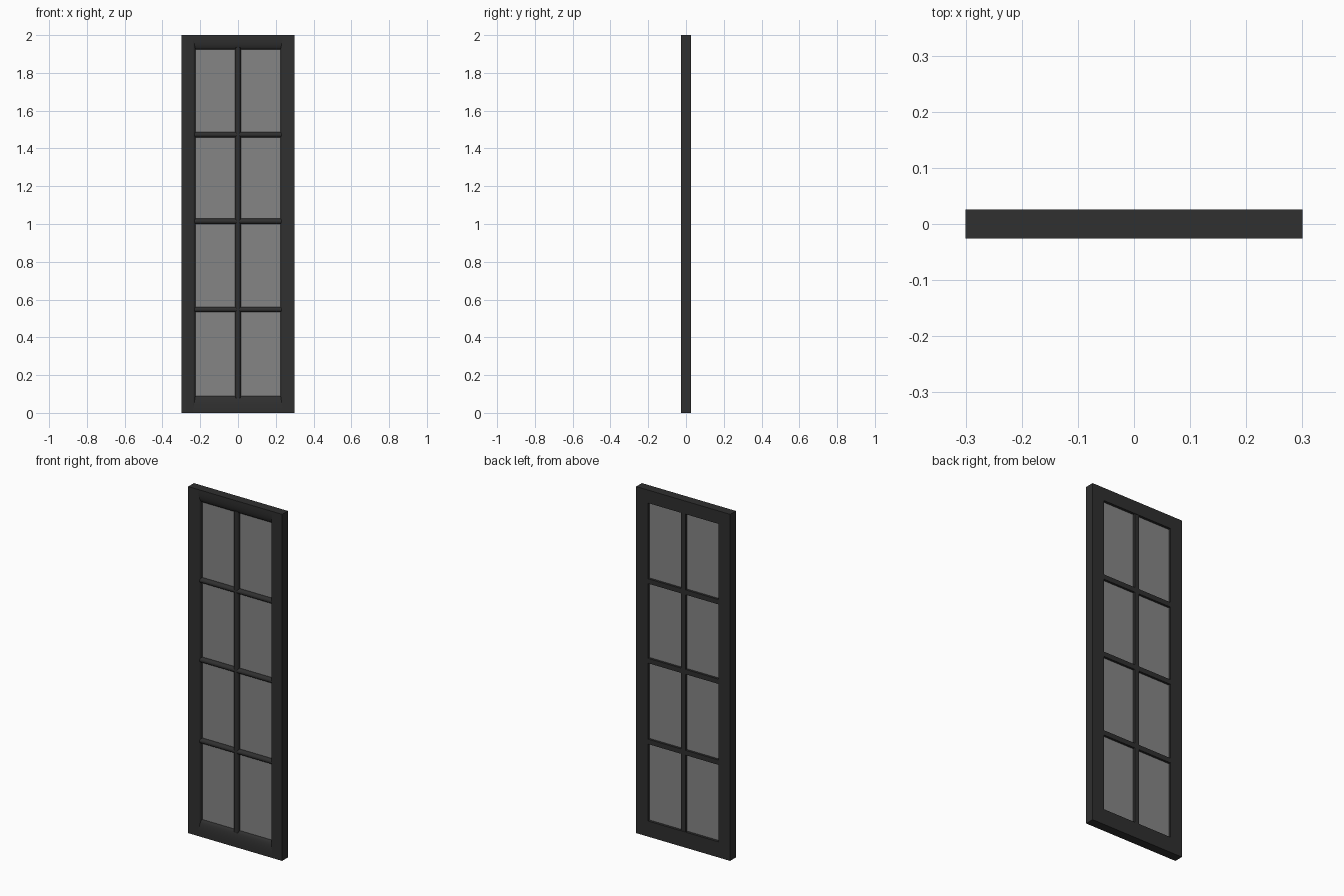
import bpy, bmesh, math

cube = bpy.data.objects.get("Cube")
if cube:
    bpy.data.objects.remove(cube, do_unlink=True)


def material(name, value):
    m = bpy.data.materials.new(name)
    m.use_nodes = True
    colour = (value, value, value, 1)
    m.diffuse_color = colour
    m.node_tree.nodes["Principled BSDF"].inputs["Base Color"].default_value = colour
    return m


BLACK = material("black paint", 0.029)
GLASS = material("grey glass", 0.235)

HALF_W, HEIGHT, D = 0.30, 2.0, 0.026      # half width, height, half depth
OPEN_X, OPEN_BOTTOM, OPEN_TOP = 0.225, 0.09, 1.925
LIP = -0.008                              # depth where the moulding meets the glass


def member(name, profile, start, end, upright, mat=BLACK):
    """Extrude a (across, depth) profile along z (upright) or along x."""
    bm = bmesh.new()
    ends = []
    for t in (start, end):
        ends.append([bm.verts.new((u, y, t) if upright else (t, y, u)) for u, y in profile])
    n = len(profile)
    for i in range(n):
        j = (i + 1) % n
        bm.faces.new((ends[0][i], ends[0][j], ends[1][j], ends[1][i]))
    for ring in ends:
        bm.faces.new(ring)
    bmesh.ops.recalc_face_normals(bm, faces=bm.faces)
    mesh = bpy.data.meshes.new(name)
    bm.to_mesh(mesh)
    bm.free()
    mesh.materials.append(mat)
    ob = bpy.data.objects.new(name, mesh)
    bpy.context.collection.objects.link(ob)
    bpy.ops.object.select_all(action='DESELECT')
    ob.select_set(True)
    bpy.context.view_layer.objects.active = ob
    bpy.ops.object.shade_smooth_by_angle(angle=math.radians(35))
    return ob


def edge_profile(outer, shoulder, inner, steps=6):
    """Flat outer face easing in a quarter round down to the glass lip."""
    pts = [(outer, D), (outer, -D)]
    for i in range(steps + 1):
        a = math.pi / 2 * i / steps
        pts.append((shoulder + (inner - shoulder) * math.sin(a),
                    LIP + (-D - LIP) * math.cos(a)))
    return pts + [(inner, D)]


def bar_profile(centre, half, front, steps=8):
    """Flat back with a half-round front."""
    pts = [(centre + half, D - 0.002), (centre + half, LIP)]
    for i in range(1, steps):
        a = math.pi * i / steps
        pts.append((centre + half * math.cos(a), LIP + (front - LIP) * math.sin(a)))
    return pts + [(centre - half, LIP), (centre - half, D - 0.002)]


# Stiles, mirrored left and right
for side, s in (("left", 1), ("right", -1)):
    member(side + "_stile", edge_profile(s * HALF_W, s * 0.238, s * OPEN_X), 0, HEIGHT, True)

# Rails, coped into the stile mouldings
member("top_rail", edge_profile(HEIGHT, 1.985, OPEN_TOP), -0.24, 0.24, False)
member("bottom_rail", edge_profile(0, 0.02, OPEN_BOTTOM), -0.24, 0.24, False)

# Glazing bars
member("upright_bar", bar_profile(0, 0.015, -0.024), 0.08, 1.935, True)
for i, z in enumerate((0.547, 1.014, 1.473)):
    member(f"cross_bar_{i + 1}", bar_profile(z, 0.014, -0.023), -0.234, 0.234, False)

# Glass sheet
sheet = [(-0.23, -0.003), (0.23, -0.003), (0.23, 0.011), (-0.23, 0.011)]
member("glass_pane", sheet, 0.08, 1.935, True, GLASS)
